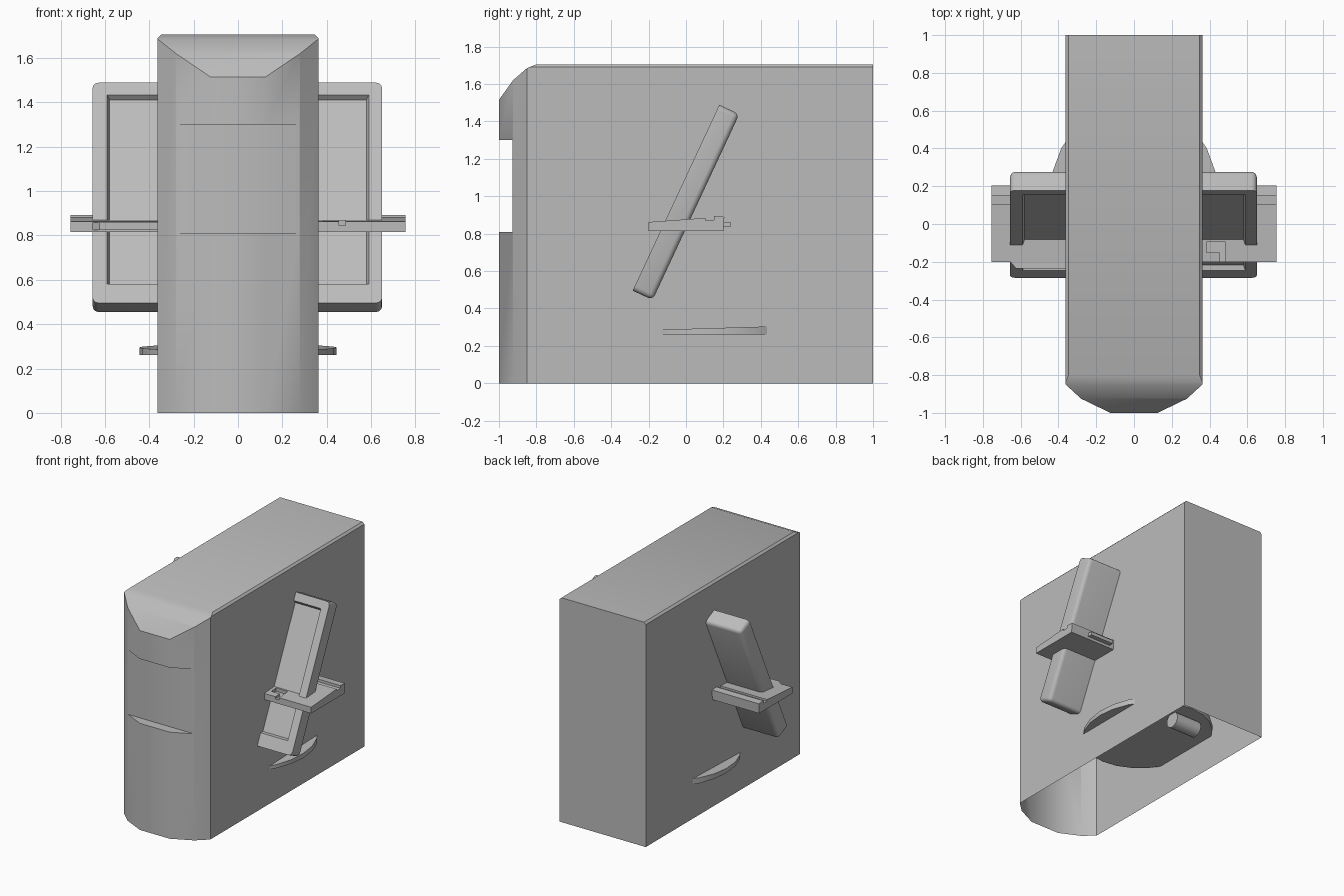
import bpy, bmesh
from math import radians, pi
from mathutils import Matrix, Vector

old = bpy.data.objects.get("Cube")
if old:
    bpy.data.objects.remove(old)

grey = bpy.data.materials.new("plain grey")
grey.use_nodes = True
colour = (0.5, 0.5, 0.5, 1)
grey.diffuse_color = colour
grey.node_tree.nodes["Principled BSDF"].inputs["Base Color"].default_value = colour


def finish(name, bm):
    bmesh.ops.recalc_face_normals(bm, faces=bm.faces)
    mesh = bpy.data.meshes.new(name)
    bm.to_mesh(mesh)
    bm.free()
    mesh.materials.append(grey)
    ob = bpy.data.objects.new(name, mesh)
    bpy.context.collection.objects.link(ob)
    return ob


def activate(ob):
    bpy.ops.object.select_all(action='DESELECT')
    ob.select_set(True)
    bpy.context.view_layer.objects.active = ob


def smooth(ob, angle=32):
    activate(ob)
    bpy.ops.object.shade_smooth_by_angle(angle=radians(angle))


def cut(ob, cutter):
    cutter.hide_render = True
    mod = ob.modifiers.new("cut", 'BOOLEAN')
    mod.operation = 'DIFFERENCE'
    mod.solver = 'EXACT'
    mod.object = cutter
    activate(ob)
    bpy.ops.object.modifier_apply(modifier=mod.name)
    bpy.data.objects.remove(cutter)


def prism(points, depth):
    bm = bmesh.new()
    face = bm.faces.new([bm.verts.new(p) for p in points])
    out = bmesh.ops.extrude_face_region(bm, geom=[face])
    verts = [v for v in out["geom"] if isinstance(v, bmesh.types.BMVert)]
    bmesh.ops.translate(bm, verts=verts, vec=depth)
    return bm


def box(name, low, high):
    (x0, y0, z0), (x1, y1, z1) = low, high
    base = [(x0, y0, z0), (x1, y0, z0), (x1, y1, z0), (x0, y1, z0)]
    return finish(name, prism(base, (0, 0, z1 - z0)))


def slice_off(bm, point, normal):
    cut_geom = bmesh.ops.bisect_plane(bm, geom=bm.verts[:] + bm.edges[:] + bm.faces[:],
                                      plane_co=point, plane_no=normal, clear_outer=True)
    edges = [e for e in cut_geom["geom_cut"] if isinstance(e, bmesh.types.BMEdge)]
    bmesh.ops.contextual_create(bm, geom=edges)


# Housing: rounded plan, sloped nose on top, slim edge chamfers
half = [(0.125, -1), (0.28, -0.925), (0.362, -0.85), (0.362, 1)]
plan = half + [(-x, y) for x, y in reversed(half)]
bm = prism([(x, y, 0) for x, y in plan], (0, 0, 1.705))
nose = [(-1, 1.515), (-0.925, 1.62), (-0.85, 1.685), (-0.8, 1.705)]
for (y0, z0), (y1, z1) in zip(nose, nose[1:]):
    slice_off(bm, (0, y0, z0), (0, z0 - z1, y1 - y0))
for side in (-1, 1):
    slice_off(bm, (side * 0.362, 0, 1.69), (side, 0, 1))
housing = finish("housing", bm)
cut(housing, box("window_cutter", (-0.4, -1.2, 0.81), (0.4, -0.927, 1.3)))

# The housing is an open shell underneath
bm = bmesh.new()
bm.from_mesh(housing.data)
floor = [f for f in bm.faces if all(v.co.z < 0.001 for v in f.verts)]
bmesh.ops.delete(bm, geom=floor, context='FACES')
bm.to_mesh(housing.data)
bm.free()
smooth(housing)

# Tilted panel: rounded corners and back, recessed screen with sloped rim
tilt = Matrix.Translation((-0.003, 0.0, 0.967)) @ Matrix.Rotation(radians(-25), 4, 'X')
bm = bmesh.new()
bmesh.ops.create_cube(bm, size=1, matrix=Matrix.Diagonal((1.306, 0.118, 1.096, 1)))
rounded = [e for e in bm.edges if any(v.co.y > 0 for v in e.verts)]
bmesh.ops.bevel(bm, geom=rounded, offset=0.028, segments=3, affect='EDGES', profile=0.5)
bmesh.ops.transform(bm, matrix=tilt, verts=bm.verts)
panel = finish("tilted_panel", bm)

bm = bmesh.new()
bmesh.ops.create_cube(bm, size=1, matrix=Matrix.Translation((0.003, -0.059, 0.017))
                      @ Matrix.Diagonal((1.2, 0.05, 0.965, 1)))
for v in bm.verts:
    if v.co.y > -0.059:
        v.co.x *= 0.965
        v.co.z *= 0.95
bmesh.ops.transform(bm, matrix=tilt, verts=bm.verts)
cut(panel, finish("screen_cutter", bm))
smooth(panel)

# Flat tray across the panel, with a rear groove and a raised back rail
section = [(-0.2, 0.815), (0.2, 0.815), (0.205, 0.89), (0.15, 0.893), (0.15, 0.873),
           (0.105, 0.87), (0.105, 0.884), (-0.2, 0.862)]
tray = finish("tray", prism([(-0.755, y, z) for y, z in section], (1.51, 0, 0)))
cut(tray, box("notch_cutter", (0.385, -0.15, 0.845), (0.485, -0.095, 1)))
cut(tray, box("slot_cutter", (0.455, -0.3, 0.845), (0.485, -0.12, 1)))
smooth(tray)

lip = [(-0.655, -0.2), (-0.625, -0.235), (0, -0.235), (0, -0.2)]
smooth(finish("tray_front_lip", prism([(x, y, 0.825) for x, y in lip], (0, 0, 0.033))))
box("tray_back_tab", (0.4, 0.19, 0.835), (0.6, 0.237, 0.862))

# Oval foot with a gently sloping top
bm = bmesh.new()
bmesh.ops.create_cone(bm, cap_ends=True, segments=24, radius1=1, radius2=1, depth=1,
                      matrix=Matrix.Translation((0, 0.15, 0.285))
                      @ Matrix.Diagonal((0.445, 0.5, 0.05, 1)))
for v in bm.verts:
    if v.co.z > 0.285:
        v.co.z = 0.295 + 0.03 * (v.co.y - 0.15)
smooth(finish("foot", bm))

# Hinge barrel behind the foot
bm = bmesh.new()
bmesh.ops.create_cone(bm, cap_ends=True, segments=16, radius1=0.06, radius2=0.06, depth=0.22,
                      matrix=Matrix.Translation((-0.05, 0.5, 0.21))
                      @ Matrix.Rotation(pi / 2, 4, 'Y'))
smooth(finish("hinge_barrel", bm))
